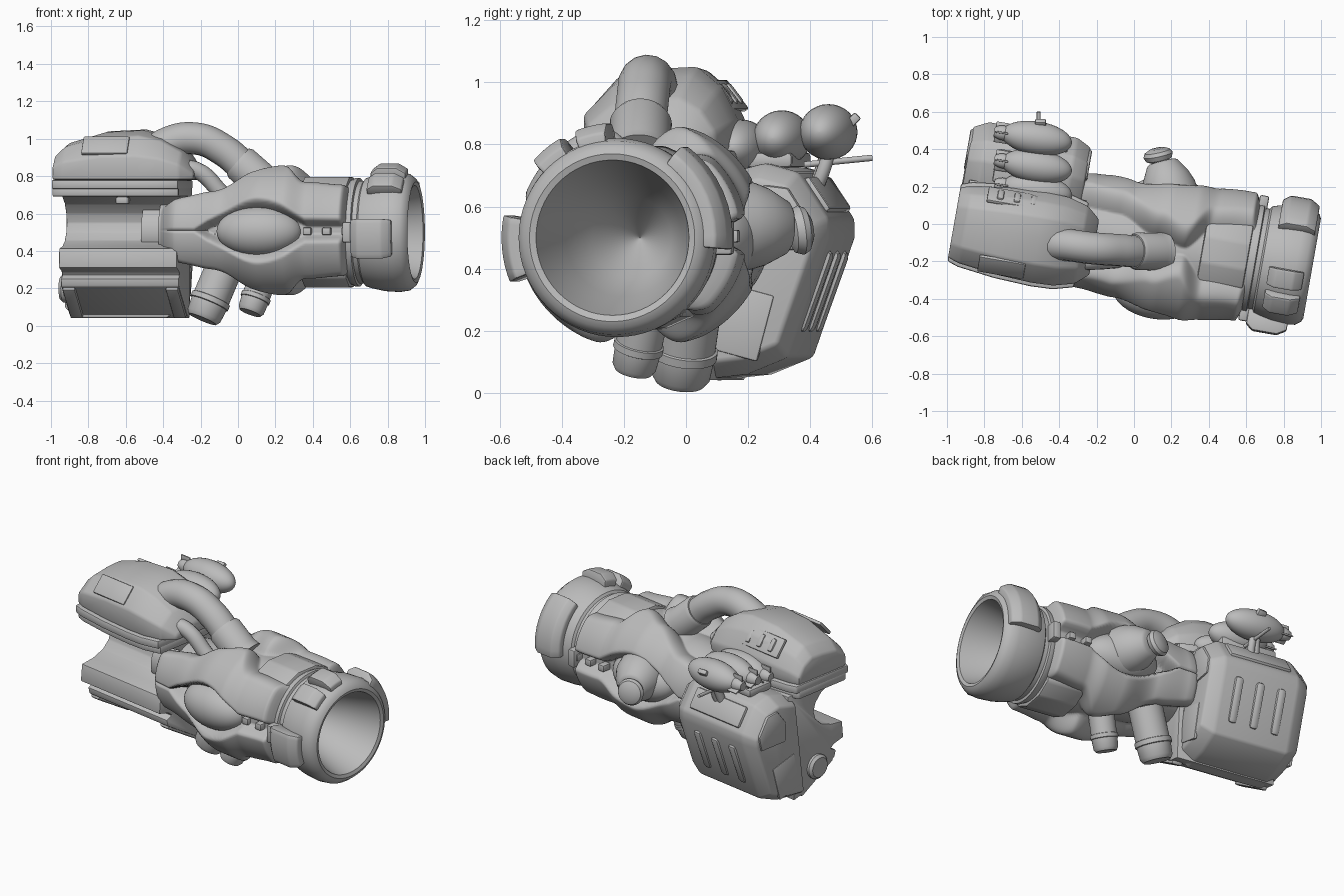
import bpy, bmesh, math
from math import sin, cos, pi, radians
from mathutils import Matrix, Vector

if "Cube" in bpy.data.objects:
    bpy.data.objects.remove(bpy.data.objects["Cube"])

grey = bpy.data.materials.new("plain grey")
grey.use_nodes = True
grey.diffuse_color = (.5, .5, .5, 1)
grey.node_tree.nodes["Principled BSDF"].inputs["Base Color"].default_value = (.5, .5, .5, 1)

# The whole device is turned a little; axis frame: x along barrel, y sideways, z up
AXIS = Matrix.Translation((0, -.07, .5)) @ Matrix.Rotation(radians(-10), 4, "Z")
WORLD = Matrix()


def finish(name, bm, matrix, bevel=0, angle=35):
    if bevel:
        bmesh.ops.recalc_face_normals(bm, faces=bm.faces)
        sharp = [e for e in bm.edges if e.calc_face_angle(0) > .35]
        bmesh.ops.bevel(bm, geom=sharp, offset=bevel, segments=2, profile=.5,
                        affect="EDGES", clamp_overlap=True)
    bmesh.ops.recalc_face_normals(bm, faces=bm.faces)
    mesh = bpy.data.meshes.new(name)
    bm.to_mesh(mesh)
    bm.free()
    mesh.materials.append(grey)
    ob = bpy.data.objects.new(name, mesh)
    bpy.context.collection.objects.link(ob)
    ob.matrix_world = matrix
    bpy.ops.object.select_all(action="DESELECT")
    ob.select_set(True)
    bpy.context.view_layer.objects.active = ob
    bpy.ops.object.shade_smooth_by_angle(angle=radians(angle))


def skin(name, rows, matrix, bevel=0, angle=35, caps=(0, -1)):
    """Join closed rings of points and cap the chosen ends."""
    bm = bmesh.new()
    rings = [[bm.verts.new(p) for p in row] for row in rows]
    n = len(rings[0])
    for a, b in zip(rings, rings[1:]):
        for i in range(n):
            bm.faces.new((a[i], a[(i + 1) % n], b[(i + 1) % n], b[i]))
    for end in caps:
        bm.faces.new(rings[end])
    finish(name, bm, matrix, bevel, angle)


def lathe(name, profile, matrix, n=48, caps=(0, -1)):
    rows = [[(u, max(r, .001) * cos(2 * pi * i / n), max(r, .001) * sin(2 * pi * i / n))
             for i in range(n)] for u, r in profile]
    skin(name, rows, matrix, caps=caps)


def prism(name, outline, u0, u1, bevel=.02):
    skin(name, [[(u, v, w) for v, w in outline] for u in (u0, u1)], AXIS, bevel)


def box(name, loc, size, tilt=0, bevel=.01, matrix=AXIS):
    bm = bmesh.new()
    bmesh.ops.create_cube(bm, size=1)
    bmesh.ops.scale(bm, vec=size, verts=bm.verts)
    place = matrix @ Matrix.Translation(loc) @ Matrix.Rotation(radians(tilt), 4, "X")
    finish(name, bm, place, bevel)


def along(start, end):
    """Frame whose x axis runs from start to end."""
    d = Vector(end) - Vector(start)
    return Matrix.Translation(start) @ d.to_track_quat("X", "Z").to_matrix().to_4x4()


def tube(name, points, radius):
    curve = bpy.data.curves.new(name, "CURVE")
    curve.dimensions = "3D"
    curve.bevel_depth, curve.bevel_resolution, curve.use_fill_caps = radius, 6, True
    line = curve.splines.new("BEZIER")
    line.bezier_points.add(len(points) - 1)
    for knot, p in zip(line.bezier_points, points):
        knot.co = p
        knot.handle_left_type = knot.handle_right_type = "AUTO"
    temp = bpy.data.objects.new(name, curve)
    bpy.context.collection.objects.link(temp)
    mesh = bpy.data.meshes.new_from_object(temp.evaluated_get(bpy.context.evaluated_depsgraph_get()))
    bm = bmesh.new()
    bm.from_mesh(mesh)
    bpy.data.objects.remove(temp)
    finish(name, bm, WORLD)


def lerp(table, u):
    for (a, p), (b, q) in zip(table, table[1:]):
        if u <= b:
            t = max(0, (u - a) / (b - a))
            return p + (q - p) * t * t * (3 - 2 * t)
    return table[-1][1]


def rounded(x, width):
    return sin(pi / 2 * min(1, max(0, x / width)))


# Barrel body: core with two mirrored puffed pads, each split by an eye and a slot
CORE = [(-.4, .18), (0, .23), (.3, .28), (.66, .28)]
PAD = [(-.37, .29), (-.25, .31), (-.05, .33), (.18, .395), (.3, .395), (.42, .365), (.63, .355)]
REACH = [(-.37, .85), (-.1, 1), (.12, 1.35), (.27, 1.5), (.4, 1.1), (.63, 1.05)]
SHIFT = [(-.2, -.01), (.1, -.03), (.3, -.03), (.6, 0)]
EYE_U = .165


def body_radius(u, theta):
    a = abs(math.asin(max(-1, min(1, sin(theta)))))
    bump = max(0, cos(pi / 2 * max(-1, min(1, (u - EYE_U) / .26))))
    gap = .29 * bump + .085 * min(1, max(-1, (u + .14) / .04))
    inside = rounded(a - gap, .12) * rounded(lerp(REACH, u) - a, .32)
    inside *= rounded(u + .39, .1) * rounded(.635 - u, .03)
    core = lerp(CORE, u)
    return core + (lerp(PAD, u) - core) * inside


COLS, RINGS = 200, 130
rows = []
for k in range(RINGS + 1):
    u = -.4 + 1.06 * k / RINGS
    row = []
    for i in range(COLS):
        th = 2 * pi * i / COLS
        r = body_radius(u, th)
        row.append((u, r * cos(th) + lerp(SHIFT, u), r * sin(th) * .94 + .01))
    rows.append(row)
skin("barrel_body", rows, AXIS, angle=60, caps=(0,))

# Eyes, slot studs, and the panels above and below
for side, word in ((-1, "front"), (1, "back")):
    lathe(word + "_eye", [(.14 * -cos(pi * k / 16), .14 * sin(pi * k / 16)) for k in range(17)],
          AXIS @ Matrix.Translation((EYE_U, side * .25 - .03, .005)) @ Matrix.Diagonal((1.65, .95, .97, 1)))
    for k in range(3):
        box(word + "_slot_stud", (.43 + .105 * k, side * .29, .005), (.045, .06, .04), bevel=.006)
    box(word + "_slot_latch", (.65, side * .3, 0), (.05, .08, .11))
for up, word in ((1, "top"), (-1, "bottom")):
    prism(word + "_panel", [(-.2, up * .2), (-.17, up * .25), (-.07, up * .295),
                            (.07, up * .295), (.17, up * .25), (.2, up * .2)], .37, .62, .012)

# Muzzle with hollow cone, neck rings and rim clamps
lathe("muzzle", [(.6, .27), (.64, .29), (.66, .29), (.665, .275), (.69, .275), (.7, .29), (.73, .3),
                 (.8, .315), (.88, .32), (.93, .312), (.958, .29), (.967, .27), (.96, .25),
                 (.9, .235), (.75, .19), (.6, .13), (.45, 0)], AXIS, 64, (-1,))


def clamp(name, start, end, u0, u1, height):
    rows = []
    for k in range(9):
        th = radians(start + (end - start) * k / 8)
        rows.append([(u, r * cos(th), r * sin(th)) for u, r in
                     ((u0, .27), (u0, height - .03), (u0 + .04, height), (u1 - .05, height),
                      (u1, height - .03), (u1, .27))])
    skin(name, rows, AXIS, .008)


clamp("upper_clamp_a", 95, 112, .74, .93, .37)
clamp("upper_clamp_b", 120, 138, .74, .93, .37)
clamp("front_clamp", 169, 202, .67, .89, .385)
clamp("back_clamp", -6, 54, .75, .95, .365)

# Sensor growing out of the back eye
lathe("sensor_cone", [(0, .15), (.06, .145), (.12, .125), (.19, .085), (.2, .07), (.205, .03),
                      (.25, .03), (.25, 0)], along((.2, .14, .54), (.14, .37, .53)))
lathe("sensor_knob", [(-.01, 0), (-.01, .04), (.005, .07), (.03, .08), (.05, .07), (.065, .04), (.065, 0)],
      along((.135, .34, .52), (.12, .41, .53)))

# Exhaust pipes underneath
PIPE = [(0, 1), (.6, 1), (.61, 1.08), (.7, 1.08), (.71, 1), (.93, .95), (1, .8), (1, 0)]
for name, a, b, r in (("large_exhaust", (-.07, .02, .32), (-.19, -.02, .035), .1),
                      ("small_exhaust", (.15, -.12, .3), (.065, -.17, .07), .075)):
    size = (Vector(b) - Vector(a)).length
    lathe(name, [(t * size, s * r) for t, s in PIPE], along(a, b))

# Hose over the top with its socket, and the short link beside it
tube("top_hose", [(-.5, -.11, .88), (-.38, -.11, .975), (-.22, -.13, 1), (-.08, -.14, .94),
                  (.05, -.15, .83), (.13, -.15, .76)], .086)
lathe("hose_socket", [(0, 0), (0, .09), (.02, .1), (.16, .1), (.2, .11), (.2, 0)],
      along((.0, -.145, .88), (.16, -.15, .74)))
tube("link_pipe", [(-.34, -.2, .84), (-.22, -.2, .83), (-.08, -.19, .7)], .045)

# Rear cap: faceted section swept along the axis
SECTION = [(-1, 0), (-1, .48), (-.6, .88), (.0, .98), (.45, 1), (.78, .75), (1, .35), (1, 0)]
STATIONS = [(-.96, .19, .14), (-.9, .21, .2), (-.7, .235, .26), (-.5, .245, .27),
            (-.38, .24, .24), (-.27, .21, .17), (-.2, .15, .07)]
skin("rear_cap", [[(u, -.09 + half * p, .28 + tall * q) for p, q in SECTION]
                  for u, half, tall in STATIONS], AXIS, .012, 30)
for low, name in ((.23, "cap_lip"), (.19, "cap_lower_lip")):
    grow = (low - .19) / 2
    skin(name, [[(u, -.09 + s * (half + grow), z) for s, z in ((-1, low), (-1, low + .05), (1, low + .05), (1, low))]
                for u, half, tall in STATIONS[:-1]], AXIS, .01)
box("cap_front_plate", (-.67, -.28, .462), (.25, .12, .02), 48, .006)
box("cap_vent_plate", (-.65, .09, .457), (.32, .12, .02), -52, .006)
for k in range(3):
    box("cap_vent_fin", (-.74 + .09 * k, .094, .46), (.035, .08, .03), -52)

# Rear frame with concave grip wall, ledge and slanted lower box
prism("grip_frame", [(-.3, .21), (-.2, .19), (-.12, .15), (-.075, .1), (-.06, .05), (-.075, 0),
                     (-.12, -.045), (-.2, -.075), (-.29, -.085), (-.3, -.19), (-.22, -.21), (-.2, -.23),
                     (-.24, -.25), (-.23, -.29), (.02, -.44), (.1, -.46), (.15, .21)], -.92, -.28, .006)
for u in (-.88, -.32):
    box("box_end_band", (u, -.09, -.37), (.07, .3, .04), -31, .012)
box("wall_clip", (-.59, -.2, .17), (.07, .06, .04))
lathe("rear_joint", [(0, 0), (0, .15), (.25, .15), (.25, 0)], AXIS @ Matrix.Translation((-.5, 0, 0)))
lathe("end_hub", [(0, 0), (0, .06), (.015, .075), (.06, .075), (.06, 0)],
      AXIS @ Matrix.Translation((-.95, -.08, -.3)))

# Engine block on the back with ribs and plates
ENGINE = [(.02, -.46), (.2, -.44), (.335, -.385), (.47, 0), (.47, .06), (.37, .21), (.26, .24), (.1, .2)]
mid = Vector((.2, -.1))
inner = [mid + (Vector(p) - mid) * .85 for p in ENGINE]
skin("engine_block", [[(u, v, w) for v, w in ring] for u, ring in
                      ((-.95, inner), (-.87, ENGINE), (-.39, ENGINE), (-.31, inner))], AXIS, .012)
for k in range(3):
    box("engine_rib", (-.77 + .14 * k, .4, -.17), (.06, .05, .28), -20, .022)
box("engine_upper_plate", (-.63, .42, .138), (.4, .03, .13), 34, .012)
for u in (-.315, -.945):
    skin("engine_end_plate", [[(u + d, v, w) for v, w in
         ((.2, -.04), (.4, -.04), (.42, .05), (.35, .16), (.27, .17), (.2, .08))] for d in (-.015, .015)], AXIS, .01)
    box("engine_low_plate", (u, .19, -.27), (.02, .18, .22), -15, .008)

# Fuel tanks with tail fins, cradle and valve
TANK = [(-.22, 0), (-.22, .025), (-.2, .035), (-.18, .04)]
TANK += [(.01 - .19 * cos(t), .09 * sin(t)) for t in (.45 + (pi - .45) * k / 18 for k in range(19))]
for y, z in ((.18, .79), (.31, .82), (.46, .84)):
    spot = Matrix.Translation((-.53, y, z)) @ Matrix.Rotation(radians(-9), 4, "Z")
    lathe("fuel_tank", TANK, spot, 32)
    for k in range(3):
        turn = spot @ Matrix.Rotation(2 * pi * k / 3, 4, "X")
        box("tank_fin", (-.18, 0, .045), (.07, .01, .035), bevel=.003, matrix=turn)
    tube("tank_strut", [(-.53, y, z - .06), (-.54, y - .02, z - .12), (-.55, y - .04, .66)], .025)
box("tank_cradle", (-.62, .25, .25), (.36, .18, .05), bevel=.015)
tube("valve_rod", [(-.51, .38, .735), (-.51, .48, .745), (-.51, .6, .757)], .01)
tube("valve_stem", [(-.52, .42, .66), (-.51, .44, .71), (-.51, .46, .77)], .022)
box("tank_cap", (-.5, .54, .88), (.06, .04, .03), 45, .008, WORLD)
